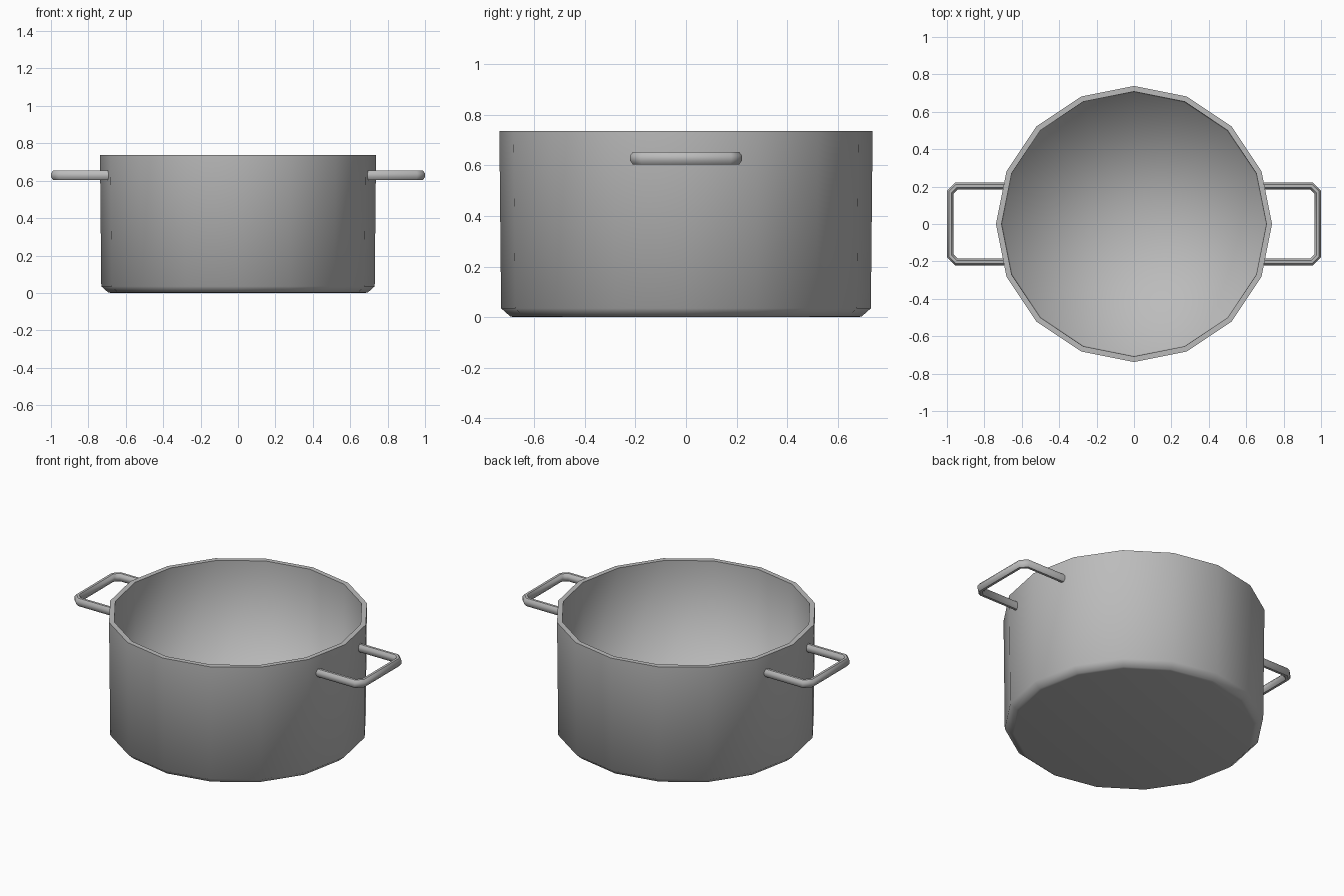
import bpy, bmesh, math
from mathutils import Vector

cube = bpy.data.objects.get("Cube")
if cube:
    bpy.data.objects.remove(cube, do_unlink=True)

SIDES = 16

steel = bpy.data.materials.new("brushed_steel_grey")
steel.use_nodes = True
colour = (0.5, 0.5, 0.5, 1)
steel.diffuse_color = colour
steel.node_tree.nodes["Principled BSDF"].inputs["Base Color"].default_value = colour


def finish(bm, name):
    bmesh.ops.recalc_face_normals(bm, faces=bm.faces)
    mesh = bpy.data.meshes.new(name)
    bm.to_mesh(mesh)
    bm.free()
    mesh.materials.append(steel)
    obj = bpy.data.objects.new(name, mesh)
    bpy.context.collection.objects.link(obj)
    return obj


def bridge(bm, a, b):
    n = len(a)
    return [bm.faces.new((a[i], a[(i + 1) % n], b[(i + 1) % n], b[i])) for i in range(n)]


# Pot body: (radius, height) profile from underside, up the wall, over the rim, to the floor
profile = [(0.68, 0), (0.695, 0.003), (0.731, 0.035), (0.738, 0.737),
           (0.708, 0.737), (0.703, 0.03)]
bm = bmesh.new()
rings = []
for r, z in profile:
    angles = [math.tau * i / SIDES for i in range(SIDES)]
    rings.append([bm.verts.new((r * math.cos(a), r * math.sin(a), z)) for a in angles])
for lower, upper in zip(rings, rings[1:]):
    bridge(bm, lower, upper)
bm.faces.new(rings[0])
centre = bm.verts.new((0, 0, profile[-1][1]))
for i in range(SIDES):
    bm.faces.new((rings[-1][i], rings[-1][(i + 1) % SIDES], centre))
for f in bm.faces:
    f.smooth = True
# Only the two rim edges stay crisp
for ring in rings[3:5]:
    for i in range(SIDES):
        bm.edges.get((ring[i], ring[(i + 1) % SIDES])).smooth = False
finish(bm, "pot_body")


# Handles: octagonal bar swept along a squared loop with clipped corners
def make_handle(name, side):
    half = [(0.69, 0.203), (0.95, 0.203), (0.982, 0.171)]
    path = [Vector((x, y, 0.629)) for x, y in half]
    path += [Vector((x, -y, 0.629)) for x, y in reversed(half)]
    bm = bmesh.new()
    loops = []
    for i, p in enumerate(path):
        before = (p - path[i - 1]).normalized() if i else None
        after = (path[i + 1] - p).normalized() if i < len(path) - 1 else None
        before, after = before or after, after or before
        tangent = (before + after).normalized()
        across = Vector((-tangent.y, tangent.x, 0)) / tangent.dot(before)
        loop = []
        for k in range(8):
            a = math.tau * (k + 0.5) / 8
            q = p + across * 0.0195 * math.cos(a) + Vector((0, 0, 0.0265 * math.sin(a)))
            loop.append(bm.verts.new((q.x * side, q.y, q.z)))
        loops.append(loop)
    for a, b in zip(loops, loops[1:]):
        bridge(bm, a, b)
    bm.faces.new(loops[0])
    bm.faces.new(loops[-1])
    obj = finish(bm, name)
    bpy.ops.object.select_all(action="DESELECT")
    obj.select_set(True)
    bpy.context.view_layer.objects.active = obj
    bpy.ops.object.shade_smooth_by_angle(angle=math.radians(50))


make_handle("left_handle", 1)
make_handle("right_handle", -1)
